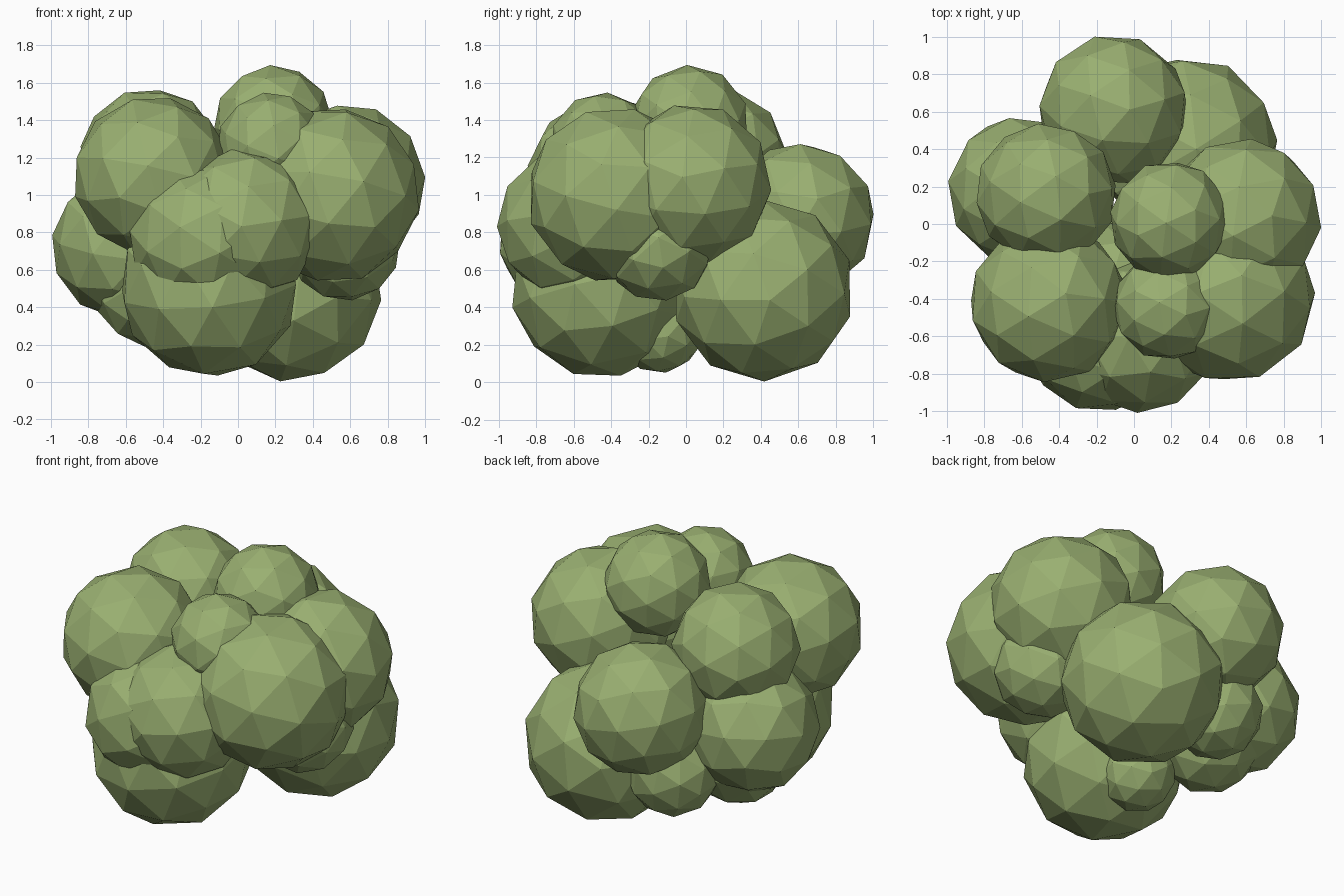
import bpy, random
from mathutils import Euler

if "Cube" in bpy.data.objects:
    bpy.data.objects.remove(bpy.data.objects["Cube"])

random.seed(4)
leaf = bpy.data.materials.new("leaf_green")
leaf.diffuse_color = (0.32, 0.43, 0.165, 1)
leaf.use_nodes = True
leaf.node_tree.nodes["Principled BSDF"].inputs["Base Color"].default_value = leaf.diffuse_color

# Faceted foliage clumps: name, centre, radius
clumps = [
    ("crown", (0.19, 0.02, 1.375), 0.32),
    ("crown_front", (0.175, -0.44, 1.26), 0.29),
    ("upper_front_left", (-0.455, -0.42, 1.10), 0.43),
    ("upper_left", (-0.47, 0.16, 1.195), 0.38),
    ("left", (-0.60, 0.18, 0.73), 0.40),
    ("back", (-0.11, 0.61, 0.875), 0.405),
    ("lower_back", (0.28, 0.41, 0.49), 0.49),
    ("right", (0.575, 0.03, 1.06), 0.43),
    ("front_right", (0.50, -0.38, 1.00), 0.475),
    ("lower_front", (-0.155, -0.455, 0.505), 0.485),
    ("front_left", (-0.18, -0.60, 0.77), 0.41),
    ("front_middle", (0.03, -0.60, 0.84), 0.41),
    ("under_right", (0.57, -0.15, 0.73), 0.30),
    ("under_middle", (-0.14, -0.14, 0.275), 0.23),
    ("under_back", (-0.23, 0.46, 0.46), 0.285),
    ("under_left", (-0.46, 0.12, 0.50), 0.315),
]

for name, centre, radius in clumps:
    turn = Euler([random.uniform(0, 6.28) for _ in range(3)])
    bpy.ops.mesh.primitive_ico_sphere_add(subdivisions=2, radius=radius,
                                          location=centre, rotation=turn)
    ob = bpy.context.object
    ob.name = name + "_foliage"
    ob.data.materials.append(leaf)
